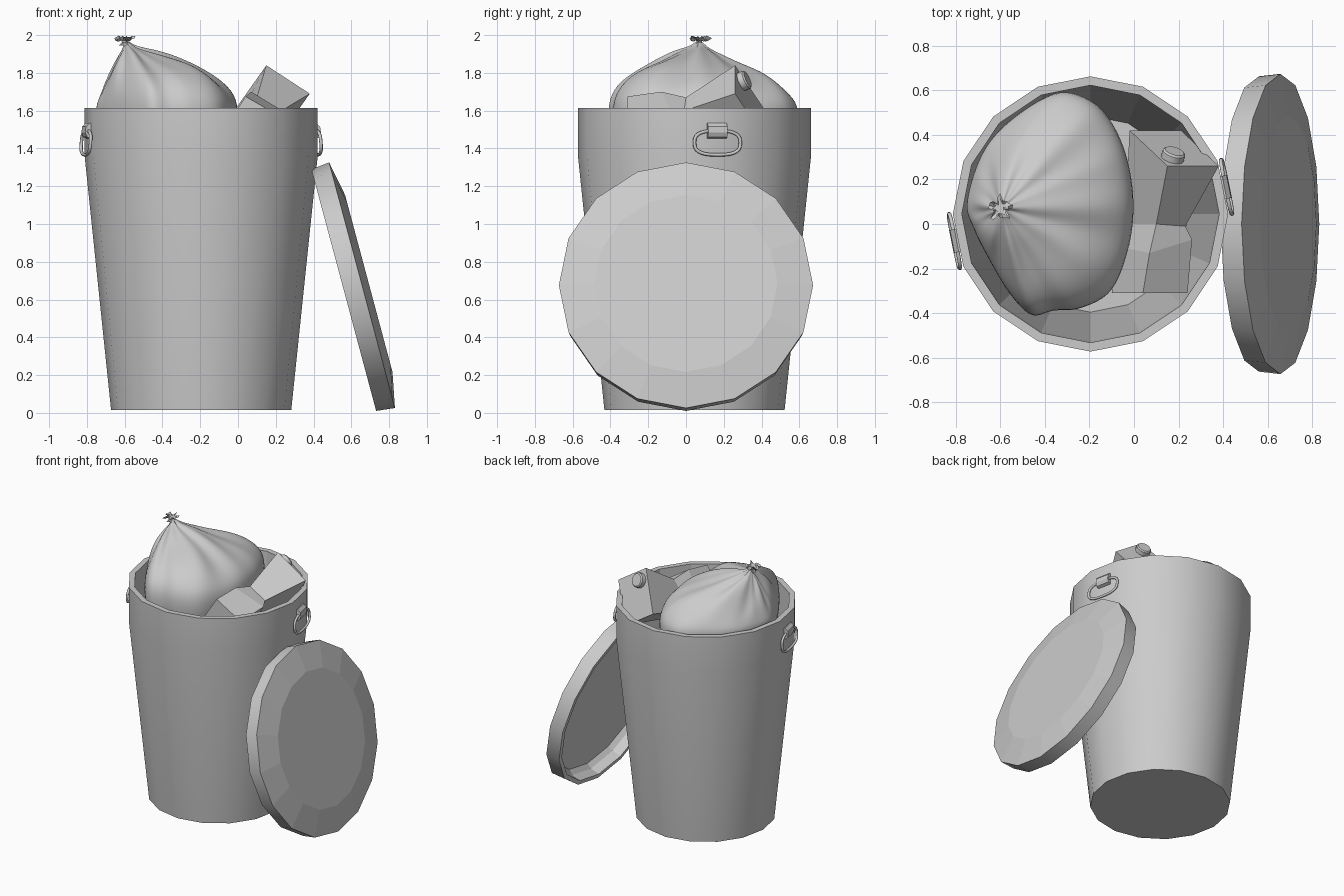
import bpy, bmesh, math
from math import sin, cos, pi, radians
from mathutils import Vector, Matrix

if "Cube" in bpy.data.objects:
    bpy.data.objects.remove(bpy.data.objects["Cube"])

CX, CY = -0.195, 0.045      # can axis


def loft(name, rings, smooth=(), loc=(0, 0, 0), rot=(0, 0, 0), caps=True):
    """Skin equal-length closed rings; `smooth` lists the smooth-shaded bands."""
    bm = bmesh.new()
    vs = [[bm.verts.new(p) for p in r] for r in rings]
    n = len(rings[0])
    for b in range(len(vs) - 1):
        for i in range(n):
            j = (i + 1) % n
            f = bm.faces.new((vs[b][i], vs[b][j], vs[b + 1][j], vs[b + 1][i]))
            f.smooth = b in smooth
    if caps:
        bm.faces.new(vs[0][::-1])
        bm.faces.new(vs[-1])
    bmesh.ops.recalc_face_normals(bm, faces=bm.faces)
    me = bpy.data.meshes.new(name)
    bm.to_mesh(me)
    bm.free()
    ob = bpy.data.objects.new(name, me)
    ob.location, ob.rotation_euler = loc, rot
    bpy.context.collection.objects.link(ob)
    return ob


def lathe(name, profile, n=16, **kw):
    return loft(name, [[(r * cos(2 * pi * i / n), r * sin(2 * pi * i / n), z)
                        for i in range(n)] for r, z in profile], **kw)


# Can: tapered hollow body with a straight collar
lathe("can_body", [(.477, .015), (.617, 1.36), (.617, 1.615), (.577, 1.615),
                   (.572, 1.36), (.44, .08)], smooth=(0, 1), loc=(CX, CY, 0))

# Lid: shallow dish leaning against the can
lathe("lid", [(.60, .105), (.625, .07), (.63, 0), (.662, 0), (.673, .1), (.485, .137)],
      smooth=(3,), loc=(.56, 0, .65), rot=(0, radians(75), 0))


# Handles: bracket plus hanging ring, on opposite facets
def handle(side, angle):
    loc, rot = (CX, CY, 0), (0, 0, radians(angle))
    arch = [(.58, 1.535), (.612, 1.535), (.632, 1.515), (.636, 1.485),
            (.626, 1.46), (.60, 1.45), (.58, 1.45)]
    loft(side + "_handle_bracket", [[(x, y, z) for x, z in arch] for y in (-.052, .052)],
         loc=loc, rot=rot)
    cu = bpy.data.curves.new(side + "_handle_ring", 'CURVE')
    cu.dimensions = '3D'
    cu.bevel_depth, cu.bevel_resolution = .009, 2
    sp = cu.splines.new('POLY')
    n = 28
    sp.points.add(n - 1)
    for i, p in enumerate(sp.points):
        a = 2 * pi * i / n
        c, s = cos(a), sin(a)
        y = .124 * math.copysign(abs(c) ** .75, c)
        z = .064 * math.copysign(abs(s) ** .7, s)
        p.co = (.622 - z * .08, y, 1.43 + z, 1)
    sp.use_cyclic_u = True
    ob = bpy.data.objects.new(side + "_handle_ring", cu)
    ob.location, ob.rotation_euler = loc, rot
    bpy.context.collection.objects.link(ob)


handle("right", 11.25)
handle("left", 191.25)

# Bag: plan outline pulled up to a tied apex
outline = [Vector(p) for p in (
    (0, .1), (-.03, .3), (-.1, .46), (-.2, .56), (-.35, .59), (-.55, .47), (-.68, .32),
    (-.75, .1), (-.72, -.02), (-.65, -.16), (-.56, -.31), (-.46, -.41), (-.36, -.39),
    (-.24, -.38), (-.1, -.3), (-.02, -.1))]
apex, mid = Vector((-.595, .07)), Vector((-.37, .1))


def on_outline(t):
    """Cyclic Catmull-Rom point, t in 0..1."""
    m = len(outline)
    k = int(t * m)
    u = t * m - k
    a, b, c, d = (outline[(k + o) % m] for o in (-1, 0, 1, 2))
    return .5 * (2 * b + (c - a) * u + (2 * a - 5 * b + 4 * c - d) * u * u
                 + (3 * b - a - 3 * c + d) * u ** 3)


upper = [(.035, 1.965), (.06, 1.948), (.13, 1.93), (.25, 1.912), (.38, 1.885), (.5, 1.86),
         (.63, 1.83), (.75, 1.795), (.85, 1.755), (.93, 1.71), (.98, 1.66), (1, 1.6)]
lower = [(.99, 1.5), (.93, 1.4), (.8, 1.31), (.5, 1.24), (.15, 1.22)]
N = 72
rings = []
for f, z in upper:
    ring = []
    for i in range(N):
        d = on_outline(i / N) - apex
        a = math.atan2(d.y, d.x)
        # steeper, conical slope on the left and back sides
        w = min(.85, max(0, .25 - .45 * cos(a) + .4 * sin(a)))
        fold = (sin(9 * a + .7) + .7 * sin(14 * a + 2) + .5 * sin(5 * a)) * (1 - f)
        g = f * (1 + .13 * fold)
        zz = z * (1 - w) + (1.955 - .34 * f) * w if f > .1 else z
        zz += .012 * sin(4 * a + 5 * f) * f * (1 - f) * 4
        p = apex + d * g
        ring.append((p.x, p.y, zz))
    rings.append(ring)
for f, z in lower:
    pts = [mid + (on_outline(i / N) - mid) * f for i in range(N)]
    rings.append([(p.x, p.y, z) for p in pts])
bag = loft("trash_bag", rings, smooth=range(len(rings)))
bag.modifiers.new("soften", 'SUBSURF').levels = 1
bag.modifiers["soften"].render_levels = 1

# Bag tie: pinched neck with a ragged flare
tie = []
for r, z in ((.026, 1.945), (.014, 1.962), (.017, 1.972), (.046, 1.984), (.03, 1.978)):
    ring = []
    for i in range(24):
        a = 2 * pi * i / 24
        k = r * (1 + (.3 * sin(5 * a) + .2 * sin(8 * a + 1) if r > .02 else 0))
        ring.append((-.6 + k * cos(a), .07 + k * sin(a),
                     z + (.013 * sin(6 * a) if z > 1.975 else 0)))
    tie.append(ring)
loft("bag_tie", tie)

# Carton: dented square box with a slanted top end
A, B = Vector((.15, .26, 1.84)), Vector((.38, .26, 1.69))
Cn, D = Vector((.21, .42, 1.45)), Vector((-.02, .42, 1.60))
loft("carton", [
    [(.04, -.31, 1.675), (.24, -.31, 1.56), (.12, -.31, 1.35), (-.10, -.31, 1.46)],
    [(.07, -.13, 1.70), (.26, -.07, 1.585), (.12, -.1, 1.35), (-.08, -.1, 1.47)],
    [(.10, 0, 1.67), (.23, -.01, 1.60), (.12, 0, 1.38), (-.04, 0, 1.48)],
    [A, B, Cn, D]])

# Carton cap
u, v = B - A, D - A
nrm = u.cross(v).normalized()
cap = lathe("carton_cap", [(.052, -.005), (.052, .03), (.044, .038)], n=14, smooth=(0,))
cap.matrix_world = (Matrix.Translation(A + u * .25 + v * .21)
                    @ nrm.to_track_quat('Z', 'Y').to_matrix().to_4x4())
